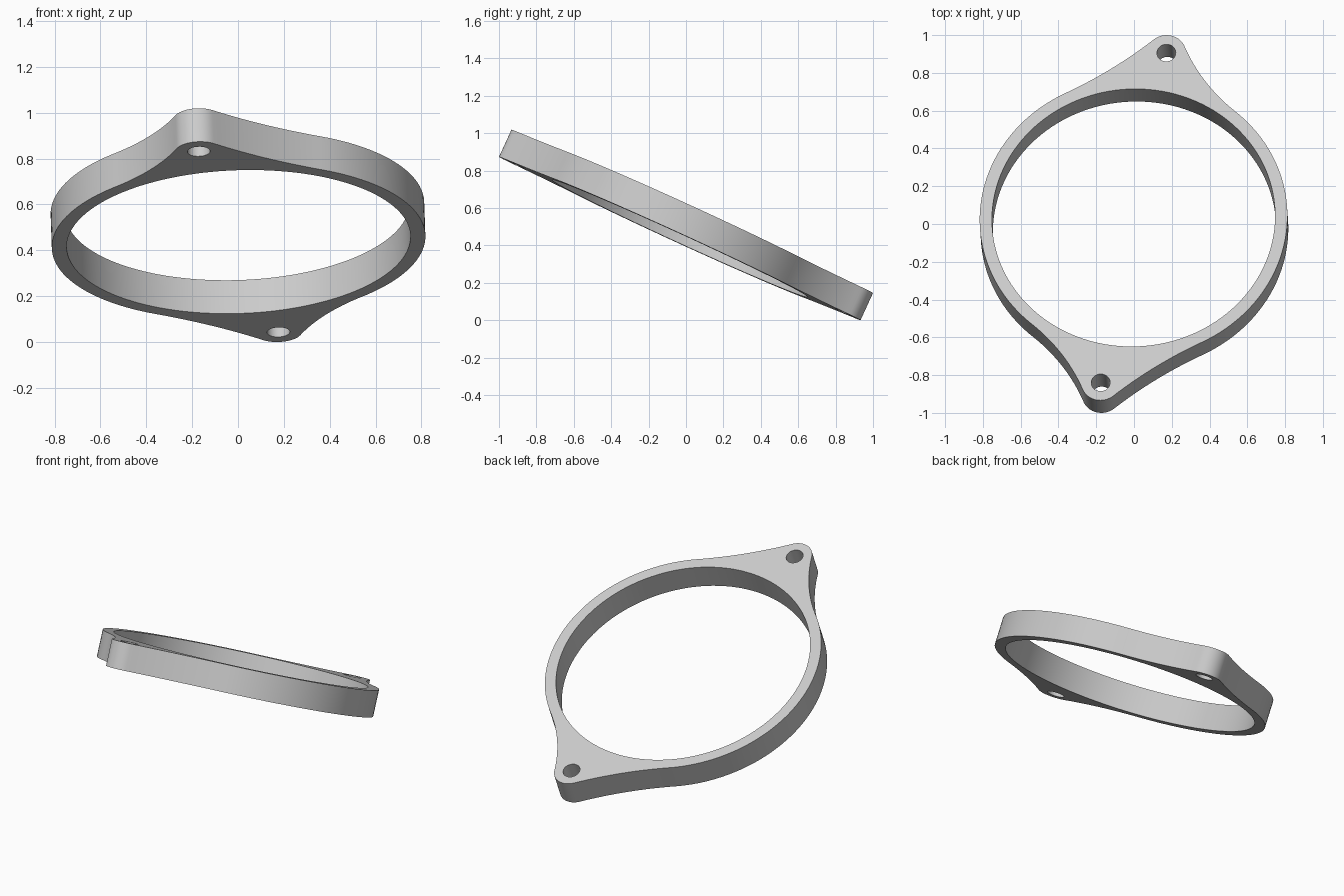
import bpy, bmesh
from math import radians, pi, atan2, acos, cos, sin
from mathutils import Vector, Matrix

cube = bpy.data.objects.get("Cube")
if cube:
    bpy.data.objects.remove(cube)

RING_IN, RING_OUT, THICK = 0.75, 0.815, 0.16
LUG, LUG_R, HOLE_R = Vector((0.16, 0.96)), 0.103, 0.05
FLANK_RIGHT, FLANK_LEFT = 1.0, 2.4


def arc(centre, r, a0, a1, n):
    """Points along an arc, without its last point."""
    return [centre + r * Vector((cos(a), sin(a)))
            for a in (a0 + (a1 - a0) * i / n for i in range(n))]


def flank(f, side):
    """Centre of a concave arc touching both the ring and the lug."""
    a, b, d = RING_OUT + f, LUG_R + f, LUG.length
    ang = atan2(LUG.y, LUG.x) + side * acos((a * a + d * d - b * b) / (2 * a * d))
    return a * Vector((cos(ang), sin(ang))), ang


def heading(v):
    return atan2(v.y, v.x)


# Half of the outline: right flank, lug tip, left flank, then ring
right, right_ang = flank(FLANK_RIGHT, -1)
left, left_ang = flank(FLANK_LEFT, 1)
tip0, tip1 = heading(right - LUG), heading(left - LUG)
half = arc(right, FLANK_RIGHT, right_ang + pi, tip0 + pi, 20)
half += arc(LUG, LUG_R, tip0, tip1, 16)
half += arc(left, FLANK_LEFT, tip1 - pi, left_ang - pi, 20)
half += arc(Vector((0, 0)), RING_OUT, left_ang, right_ang + pi, 44)
outline = half + [-p for p in half]
bore = arc(Vector((0, 0)), RING_IN, 0, 2 * pi, 128)
holes = [arc(c, HOLE_R, 0, 2 * pi, 32) for c in (LUG, -LUG)]

# Flat plate with bore and bolt holes, extruded to thickness
bm = bmesh.new()
for loop in [outline, bore] + holes:
    vs = [bm.verts.new((p.x, p.y, -THICK / 2)) for p in loop]
    for i, v in enumerate(vs):
        bm.edges.new((vs[i - 1], v))
bmesh.ops.triangle_fill(bm, edges=bm.edges[:], use_beauty=True, normal=(0, 0, 1))
ext = bmesh.ops.extrude_face_region(bm, geom=bm.faces[:], use_keep_orig=True)
top = [g for g in ext["geom"] if isinstance(g, bmesh.types.BMVert)]
bmesh.ops.translate(bm, verts=top, vec=(0, 0, THICK))
bmesh.ops.recalc_face_normals(bm, faces=bm.faces[:])

# Lean the plate, then centre it and stand it on the ground
bm.transform(Matrix.Rotation(radians(-2), 4, 'Y') @ Matrix.Rotation(radians(-24.6), 4, 'X'))
low = min(v.co.z for v in bm.verts)
bmesh.ops.translate(bm, verts=bm.verts[:], vec=(0, 0, -low))
mesh = bpy.data.meshes.new("mounting_ring")
bm.to_mesh(mesh)
bm.free()
ring = bpy.data.objects.new("mounting_ring", mesh)
bpy.context.collection.objects.link(ring)

# Plain grey
grey = bpy.data.materials.new("light_grey")
grey.use_nodes = True
grey.diffuse_color = (0.6, 0.6, 0.6, 1)
grey.node_tree.nodes["Principled BSDF"].inputs["Base Color"].default_value = (0.6, 0.6, 0.6, 1)
mesh.materials.append(grey)

bpy.ops.object.select_all(action='DESELECT')
ring.select_set(True)
bpy.context.view_layer.objects.active = ring
bpy.ops.object.shade_smooth_by_angle(angle=radians(30))
